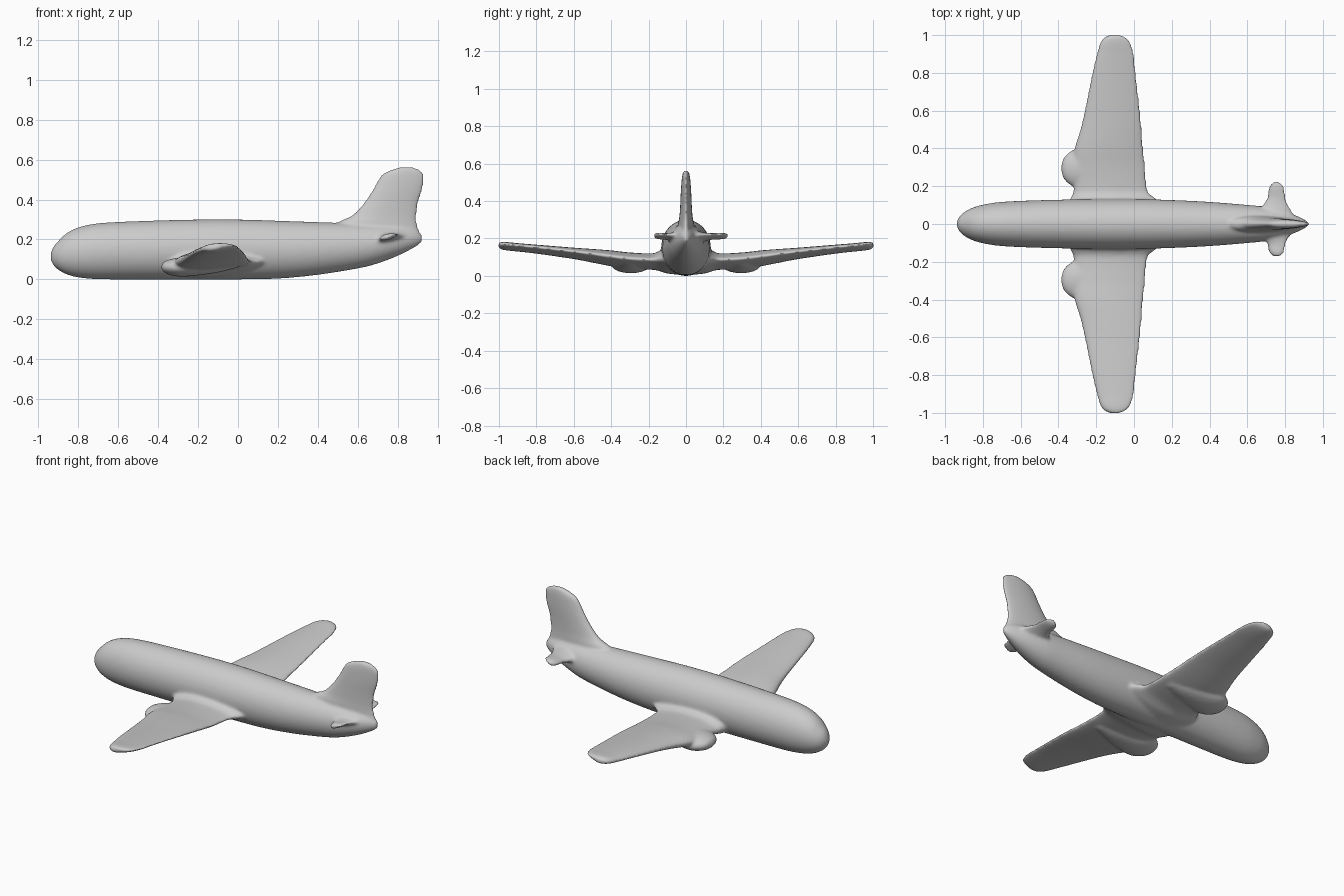
import bpy, bmesh, math
from mathutils import Vector

if "Cube" in bpy.data.objects:
    bpy.data.objects.remove(bpy.data.objects["Cube"])


def refine(rows, n=4):
    """Catmull-Rom interpolation of station rows."""
    out = []
    for i in range(len(rows) - 1):
        p = [rows[max(i - 1, 0)], rows[i], rows[i + 1], rows[min(i + 2, len(rows) - 1)]]
        for k in range(n):
            t = k / n
            out.append([0.5 * (2 * b + (c - a) * t + (2 * a - 5 * b + 4 * c - d) * t * t
                               + (3 * b - a - 3 * c + d) * t ** 3) for a, b, c, d in zip(*p)])
    return out + [list(rows[-1])]


def loft(name, rows, point, sides=40):
    """Skin a closed body through rings given by point(row, angle)."""
    bm = bmesh.new()
    rings = [[bm.verts.new(point(r, 2 * math.pi * k / sides)) for k in range(sides)]
             for r in refine(rows)]
    for a, b in zip(rings, rings[1:]):
        for k in range(sides):
            j = (k + 1) % sides
            bm.faces.new((a[k], a[j], b[j], b[k]))
    bm.faces.new(rings[0])
    bm.faces.new(rings[-1])
    bmesh.ops.recalc_face_normals(bm, faces=bm.faces)
    me = bpy.data.meshes.new(name)
    bm.to_mesh(me)
    bm.free()
    ob = bpy.data.objects.new(name, me)
    bpy.context.collection.objects.link(ob)
    return ob


def body_point(r, t):
    x, lo, hi, w = r
    return Vector((x, w * math.cos(t), (lo + hi) / 2 + (hi - lo) / 2 * math.sin(t)))


def wing_point(side, span=1.0, tilt=0.0):
    def f(r, t):
        y, le, te, lo, hi = r
        c = math.cos(t)
        return Vector(((le + te) / 2 + (te - le) / 2 * c, side * y * span,
                       (lo + hi) / 2 + (hi - lo) / 2 * math.sin(t) * (1 - 0.3 * c) + tilt * c))
    return f


def fin_point(r, t):
    z, le, te, h = r
    c = math.cos(t)
    return Vector(((le + te) / 2 + (te - le) / 2 * c, h * math.sin(t) * (1 - 0.25 * c), z))


# Fuselage: x, bottom, top, half width
fuselage = [(-.938, .10, .13, .012), (-.925, .072, .162, .038), (-.90, .048, .192, .062),
            (-.86, .026, .23, .084), (-.80, .010, .26, .102), (-.70, .001, .281, .117),
            (-.50, 0, .292, .126), (-.20, 0, .30, .132), (0, 0, .30, .132), (.20, .004, .294, .127),
            (.40, .023, .287, .117), (.60, .055, .28, .101), (.70, .08, .275, .09),
            (.80, .118, .268, .066), (.88, .158, .25, .035), (.92, .185, .225, .012)]
parts = [loft("fuselage", fuselage, body_point)]

# Tail fin: z, leading x, trailing x, half thickness
fin = [(.19, .60, .922, .03), (.21, .56, .922, .034), (.25, .52, .906, .04), (.285, .50, .896, .04),
       (.32, .57, .895, .034), (.38, .628, .902, .03), (.45, .675, .924, .027),
       (.51, .708, .932, .023), (.535, .735, .926, .02), (.555, .785, .90, .015), (.563, .82, .87, .008)]
parts.append(loft("tail_fin", fin, fin_point))

# Wings and tailplanes: y, leading x, trailing x, bottom, top
wing = [(0, -.36, .17, .008, .16), (.10, -.35, .15, .018, .155), (.14, -.335, .11, .03, .135),
        (.18, -.32, .072, .037, .12), (.30, -.325, .06, .043, .125), (.40, -.315, .05, .056, .136),
        (.50, -.285, .042, .075, .144), (.60, -.262, .034, .094, .151), (.80, -.222, .012, .123, .167),
        (.90, -.198, .001, .134, .175), (.96, -.18, -.018, .14, .181), (.99, -.155, -.045, .146, .181),
        (1.003, -.12, -.08, .155, .175)]
tailplane = [(0, .64, .86, .16, .25), (.06, .66, .84, .175, .24), (.10, .682, .818, .19, .231),
             (.14, .705, .803, .198, .227), (.19, .713, .797, .2, .23), (.215, .728, .782, .204, .228),
             (.225, .745, .765, .21, .222)]
# Engine bulges: x, bottom, top, half width
for side, word in ((1, "left"), (-1, "right")):
    parts.append(loft(word + "_wing", wing, wing_point(side, tilt=0.008)))
    parts.append(loft(word + "_tailplane", tailplane,
                      wing_point(side, 1.0 if side > 0 else 0.77, 0.01)))
    bulge = [(-.384, .055, .07, .02), (-.375, .04, .085, .05), (-.35, .025, .098, .08),
             (-.30, .015, .108, .105), (-.22, .018, .11, .10), (-.10, .035, .105, .07),
             (0, .06, .09, .03)]
    ob = loft(word + "_engine", bulge, body_point)
    for v in ob.data.vertices:
        v.co.y += side * 0.295
    parts.append(ob)

# Blend all parts into one smooth skin
for ob in parts:
    ob.select_set(True)
bpy.context.view_layer.objects.active = parts[0]
bpy.ops.object.join()
plane = bpy.context.view_layer.objects.active
plane.name = "airplane"
rm = plane.modifiers.new("blend", 'REMESH')
rm.mode = 'VOXEL'
rm.voxel_size = 0.008
rm.use_smooth_shade = True
sm = plane.modifiers.new("soften", 'SMOOTH')
sm.factor = 0.5
sm.iterations = 10
